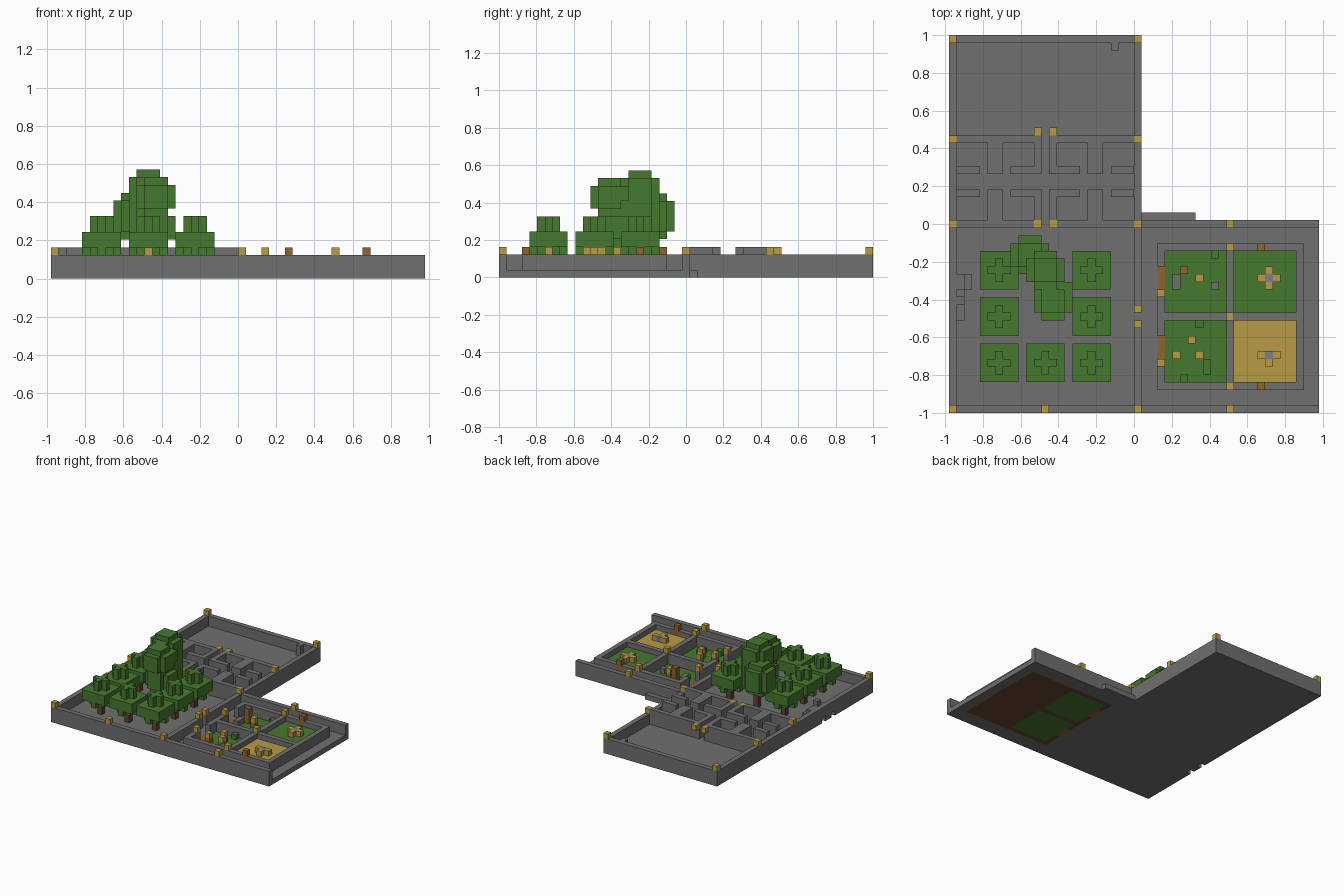
import bpy
import bmesh
from mathutils import Vector

cube = bpy.data.objects.get("Cube")
if cube:
    bpy.data.objects.remove(cube)

V = 2 / 49                       # block size
ORIGIN = Vector((-24 * V, -1, 0))
COLOURS = {
    "stone": (0.16, 0.16, 0.16),
    "leaf_green": (0.062, 0.19, 0.028),
    "gold": (0.47, 0.33, 0.06),
    "wood": (0.28, 0.125, 0.03),
    "soil": (0.13, 0.06, 0.03),
    "water_grey": (0.19, 0.21, 0.26),
}
PART_COLOUR = {
    "ground": "stone", "outer_wall": "stone", "courtyard_rooms": "stone",
    "garden_wall": "stone", "stone_blocks": "stone", "side_step": "stone",
    "garden_soil": "soil", "lawn": "leaf_green", "sand_bed": "gold",
    "bushes": "leaf_green", "lanterns": "gold", "flowers": "gold",
    "posts": "wood", "thresholds": "wood", "fountains": "water_grey",
    "trunks": "soil", "small_trees": "leaf_green", "big_tree": "leaf_green",
}
blocks = {}


def fill(part, xs, ys, zs):
    """Fill an inclusive block range; part None carves it away."""
    spans = [(s, s) if isinstance(s, int) else s for s in (xs, ys, zs)]
    for x in range(spans[0][0], spans[0][1] + 1):
        for y in range(spans[1][0], spans[1][1] + 1):
            for z in range(spans[2][0], spans[2][1] + 1):
                if part:
                    blocks[x, y, z] = part
                else:
                    blocks.pop((x, y, z), None)


def plus(part, x, y, zs, r=1):
    fill(part, (x - r, x + r), y, zs)
    fill(part, x, (y - r, y + r), zs)


def clump(part, x, y, z0, z1):
    """Rounded five-wide mass of leaves."""
    fill(part, (x - 1, x + 1), (y - 1, y + 1), (z0, z1))
    fill(part, (x - 2, x + 2), (y - 1, y + 1), (z0 + 1, z1 - 1))
    fill(part, (x - 1, x + 1), (y - 2, y + 2), (z0 + 1, z1 - 1))


# Ground and perimeter walls
fill("ground", (0, 47), (0, 24), 0)
fill("ground", (0, 24), (25, 48), 0)
fill("side_step", (25, 31), 25, 0)
WALL = (0, 2)
fill("outer_wall", 0, (0, 48), WALL)
fill("outer_wall", 24, (0, 48), WALL)
for y, end in ((0, 47), (24, 47), (48, 24)):
    fill("outer_wall", (0, end), y, WALL)

# Rooms around a corridor
fill("courtyard_rooms", (1, 23), (24, 35), (1, 3))
fill(None, (1, 23), (29, 30), (1, 3))
for x, door in ((1, 4), (7, 7), (14, 17), (20, 20)):
    for y in (25, 32):
        fill(None, (x, x + 3), (y, y + 2), (1, 3))
    fill(None, door, (28, 31), (1, 3))
fill(None, 12, (24, 35), (1, 3))

# Walled garden with four beds
fill("garden_soil", (27, 45), (3, 21), 0)
fill("garden_wall", (27, 45), (3, 21), (1, 2))
for x in (28, 37):
    for y in (4, 13):
        fill(None, (x, x + 7), (y, y + 7), (1, 2))
        if x == 28:
            fill("lawn", (x, x + 7), (y, y + 7), 0)
        else:
            bed = "sand_bed" if y == 4 else "lawn"
            fill(bed, (x, x + 7), (y, y + 7), 1)
for y in (7, 16):
    fill(None, 27, (y, y + 2), (1, 2))
    fill("thresholds", 27, (y, y + 2), 0)
fill(None, 24, 12, (1, 2))

# Lanterns on the walls
for x, y in ((0, 0), (12, 0), (24, 0), (36, 0), (0, 24), (11, 24), (13, 24),
             (24, 24), (36, 24), (0, 35), (24, 35), (11, 36), (13, 36),
             (0, 48), (24, 48), (24, 11), (24, 13), (27, 6), (27, 15),
             (36, 3), (36, 12), (36, 21)):
    fill("lanterns", x, y, 3)

# Garden planting, posts and fountains
plus("flowers", 41, 17, 2)
fill("flowers", (40, 42), 7, 2)
fill("flowers", 41, 6, 2)
for y in (7, 17):
    fill("fountains", 41, y, 2)
for x, y in ((29, 7), (31, 9), (32, 7), (32, 17)):
    fill("posts", x, y, 1)
    fill("flowers", x, y, 2)
for x, y in ((30, 4), (33, 5), (33, 6), (32, 11), (34, 20)):
    fill("bushes", x, y, 1)
for x, y in ((40, 3), (40, 21), (30, 18)):
    fill("posts", x, y, (1, 3))
fill("stone_blocks", 29, (16, 17), 1)
fill("stone_blocks", 34, 16, 1)

# Side gate stones, wall gaps and a loose block
fill("stone_blocks", 1, (12, 13), 1)
fill("stone_blocks", 1, (14, 17), (1, 2))
fill("stone_blocks", 1, 15, 3)
fill("stone_blocks", 2, (16, 17), 1)
fill("stone_blocks", 21, 47, (1, 2))
for y in (12, 15):
    fill(None, 0, y, 0)

# Small trees in rows
for x in (6, 12, 18):
    for y in (6, 12, 18):
        if x == 12 and y > 6:
            continue
        fill("small_trees", (x - 2, x + 2), (y - 2, y + 2), (4, 5))
        plus("small_trees", x, y, 3, 2)
        fill("small_trees", (x - 1, x + 1), (y - 1, y + 1), 3)
        plus("small_trees", x, y, (6, 7))
        fill("trunks", x, y, (1, 3))

# Big tree of overlapping clumps
clump("big_tree", 12, 18, 4, 13)
clump("big_tree", 10, 20, 5, 10)
clump("big_tree", 13, 14, 8, 12)
clump("big_tree", 13, 15, 4, 8)
fill("big_tree", 15, (13, 16), (10, 11))
fill("trunks", 12, 18, (1, 5))

# Colours
mats = {}
for name, rgb in COLOURS.items():
    m = bpy.data.materials.new(name)
    m.use_nodes = True
    m.diffuse_color = (*rgb, 1)
    m.node_tree.nodes["Principled BSDF"].inputs["Base Color"].default_value = (*rgb, 1)
    mats[name] = m


def build(part):
    """Mesh only the exposed block faces of one part."""
    bm = bmesh.new()
    for cell, owner in blocks.items():
        if owner != part:
            continue
        centre = Vector(cell) + Vector((0.5, 0.5, 0.5))
        for axis in range(3):
            for sign in (-1, 1):
                n = Vector((0, 0, 0))
                n[axis] = sign
                if tuple(int(c + d) for c, d in zip(cell, n)) in blocks:
                    continue
                u = Vector((0, 0, 0))
                u[(axis + 1) % 3] = 0.5
                w = n.cross(u)
                mid = centre + n * 0.5
                corners = (mid - u - w, mid + u - w, mid + u + w, mid - u + w)
                bm.faces.new([bm.verts.new(ORIGIN + c * V) for c in corners])
    bmesh.ops.remove_doubles(bm, verts=bm.verts[:], dist=V / 100)
    mesh = bpy.data.meshes.new(part)
    bm.to_mesh(mesh)
    bm.free()
    mesh.materials.append(mats[PART_COLOUR[part]])
    obj = bpy.data.objects.new(part, mesh)
    bpy.context.collection.objects.link(obj)


for part in PART_COLOUR:
    build(part)
